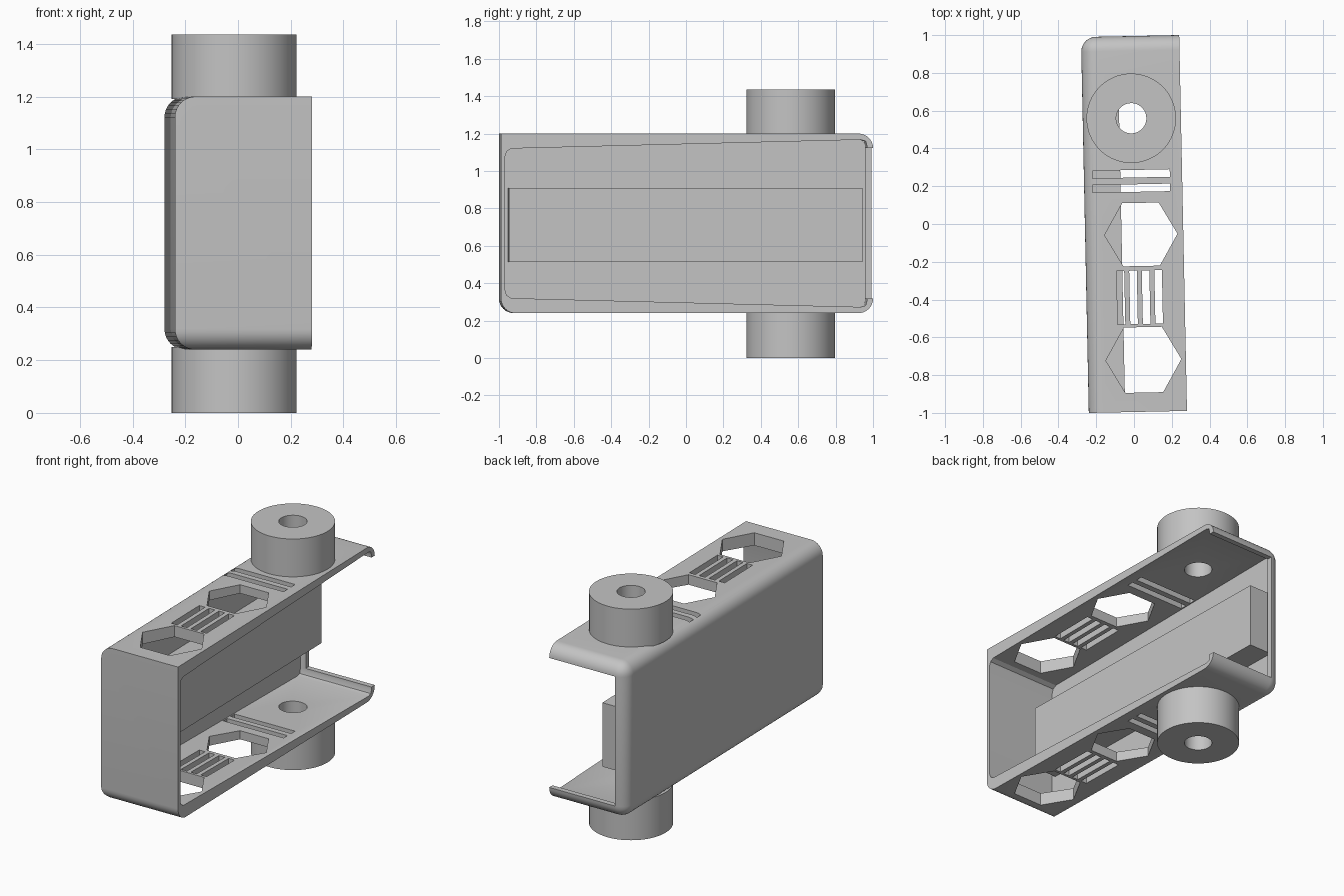
import bpy, bmesh, math
from mathutils import Matrix, Vector

if "Cube" in bpy.data.objects:
    bpy.data.objects.remove(bpy.data.objects["Cube"], do_unlink=True)

TILT = 0.0207          # slight turn of the whole part about z
MID = 0.72             # height of the symmetry plane
W, L = 0.26, 0.995     # half width, half length

grey = bpy.data.materials.new("plain_grey")
grey.use_nodes = True
grey.diffuse_color = (0.55, 0.55, 0.55, 1)
grey.node_tree.nodes["Principled BSDF"].inputs["Base Color"].default_value = (0.55, 0.55, 0.55, 1)


def finish(bm, name):
    bmesh.ops.recalc_face_normals(bm, faces=bm.faces)
    mesh = bpy.data.meshes.new(name)
    bm.to_mesh(mesh)
    bm.free()
    mesh.materials.append(grey)
    obj = bpy.data.objects.new(name, mesh)
    bpy.context.collection.objects.link(obj)
    return obj


def box_mesh(lo, hi):
    lo, hi = Vector(lo), Vector(hi)
    bm = bmesh.new()
    m = Matrix.Translation((lo + hi) / 2) @ Matrix.Diagonal((*(hi - lo), 1))
    bmesh.ops.create_cube(bm, size=1, matrix=m)
    return bm


def box(name, lo, hi):
    return finish(box_mesh(lo, hi), name)


def prism(name, x, y, z0, z1, radius, sides):
    bm = bmesh.new()
    bmesh.ops.create_cone(bm, cap_ends=True, segments=sides, radius1=radius, radius2=radius,
                          depth=z1 - z0, matrix=Matrix.Translation((x, y, (z0 + z1) / 2)))
    return finish(bm, name)


def cut(target, cutter, keep=False):
    mod = target.modifiers.new("cut", 'BOOLEAN')
    mod.operation, mod.solver, mod.object = 'DIFFERENCE', 'EXACT', cutter
    bpy.context.view_layer.objects.active = target
    bpy.ops.object.modifier_apply(modifier=mod.name)
    if not keep:
        bpy.data.objects.remove(cutter, do_unlink=True)


# Shell: box rounded on the closed side, the back end and the lower front edge
bm = box_mesh((-W, -L, 0.24), (W, L, 1.2))


def is_round(edge):
    c = (edge.verts[0].co + edge.verts[1].co) / 2
    left, back, front = c.x < -0.2, c.y > 0.9, c.y < -0.9
    low, level = c.z < 0.3, abs(c.z - MID) > 0.3
    return (left and level) or (back and (left or level)) and c.x < 0.2 or (front and low and c.x < 0.2)


bmesh.ops.bevel(bm, geom=[e for e in bm.edges if is_round(e)], offset=0.078,
                segments=8, profile=0.5, affect='EDGES')
shell = finish(bm, "shell")

# Tapered hollow, open on the +x side
half = [(-0.972, 0.36), (-0.964, 0.335), (-0.94, 0.32), (0.93, 0.273), (0.955, 0.28), (0.962, 0.305)]
profile = half + [(y, 2 * MID - z) for y, z in reversed(half)]
bm = bmesh.new()
face = bm.faces.new([bm.verts.new((-0.222, y, z)) for y, z in profile])
ext = bmesh.ops.extrude_face_region(bm, geom=[face])
bmesh.ops.translate(bm, vec=(1, 0, 0), verts=[v for v in ext["geom"] if isinstance(v, bmesh.types.BMVert)])
cut(shell, finish(bm, "hollow"))

# Back opening that leaves a narrow lip
cut(shell, box("back_opening", (-0.185, 0.9, 0.318), (1, 1.2, 1.122)))

# Hexagonal windows through both plates
for y, r in ((-0.056, 0.193), (-0.72, 0.2)):
    bm = bmesh.new()
    pts = [(0.036 + r * math.cos(k * math.pi / 3), y + r * math.sin(k * math.pi / 3)) for k in range(6)]
    face = bm.faces.new([bm.verts.new((px, py, -1)) for px, py in pts])
    ext = bmesh.ops.extrude_face_region(bm, geom=[face])
    bmesh.ops.translate(bm, vec=(0, 0, 4), verts=[v for v in ext["geom"] if isinstance(v, bmesh.types.BMVert)])
    cut(shell, finish(bm, "window"))

# Cross slots and lengthwise slots
for y in (0.19, 0.266):
    cut(shell, box("cross_slot", (-0.215, y - 0.02, -1), (0.195, y + 0.02, 3)))
for k in range(4):
    x = -0.077 + 0.0665 * k
    cut(shell, box("long_slot", (x - 0.02, -0.53, -1), (x + 0.02, -0.247, 3)))

# Round bosses with a bore through bosses and plates
lower = prism("lower_boss", -0.003, 0.56, 0, 0.25, 0.237, 64)
upper = prism("upper_boss", -0.003, 0.56, 1.19, 1.435, 0.237, 64)
bore = prism("bore", -0.003, 0.56, -1, 3, 0.08, 48)
for part in (shell, lower, upper):
    cut(part, bore, keep=True)
bpy.data.objects.remove(bore, do_unlink=True)

# Raised block on the inside of the closed wall
block = box("inner_block", (-0.235, -0.946, 0.513), (-0.067, 0.946, 0.91))

# Turn and shade every part
for part in (shell, lower, upper, block):
    part.rotation_euler.z = TILT
    bpy.ops.object.select_all(action='DESELECT')
    part.select_set(True)
    bpy.context.view_layer.objects.active = part
    bpy.ops.object.shade_smooth_by_angle(angle=math.radians(30))
